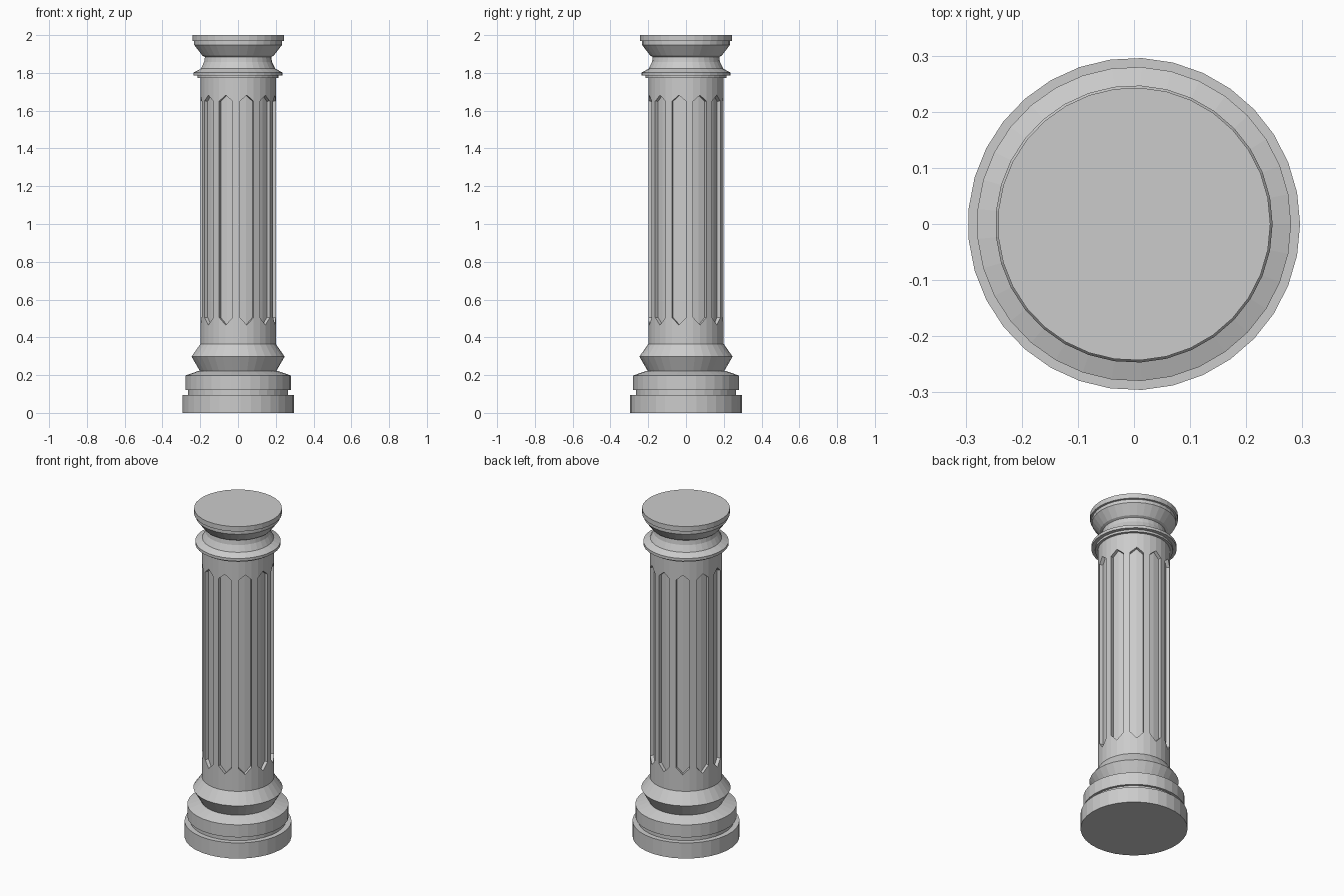
import bpy, bmesh
from math import cos, sin, tau

if "Cube" in bpy.data.objects:
    bpy.data.objects.remove(bpy.data.objects["Cube"])

SIDES = 33      # three faces per flute repeat, 11 flutes
FLUTE_DEPTH = 0.02


def ring(bm, r, z):
    """One ring of verts; z may be a number or a function of the column index."""
    zf = z if callable(z) else (lambda i: z)
    return [bm.verts.new((r * cos(tau * i / SIDES), r * sin(tau * i / SIDES), zf(i)))
            for i in range(SIDES)]


def bridge(bm, a, b):
    return [bm.faces.new((a[i], a[(i + 1) % SIDES], b[(i + 1) % SIDES], b[i]))
            for i in range(SIDES)]


def finish(bm, name):
    bm.normal_update()
    me = bpy.data.meshes.new(name)
    bm.to_mesh(me)
    bm.free()
    ob = bpy.data.objects.new(name, me)
    bpy.context.collection.objects.link(ob)


def turned(name, profile, cap_bottom=False, cap_top=False):
    bm = bmesh.new()
    rings = [ring(bm, r, z) for r, z in profile]
    for a, b in zip(rings, rings[1:]):
        bridge(bm, a, b)
    if cap_bottom:
        bm.faces.new(rings[0][::-1])
    if cap_top:
        bm.faces.new(rings[-1])
    finish(bm, name)


# Stepped base with flared collar
turned("base", [(0.296, 0), (0.296, 0.095), (0.265, 0.095), (0.265, 0.122),
                (0.28, 0.122), (0.28, 0.198), (0.21, 0.222), (0.203, 0.222),
                (0.247, 0.298), (0.2, 0.365)], cap_bottom=True)

# Fluted shaft: pointed panels two faces wide, centred on every third column
bm = bmesh.new()
is_tip = lambda i: i % 3 == 2
levels = [0.365,
          lambda i: 0.465 if is_tip(i) else 0.505,
          lambda i: 1.682 if is_tip(i) else 1.65,
          1.772]
rings = [ring(bm, 0.2, z) for z in levels]
bridge(bm, rings[0], rings[1])
middle = bridge(bm, rings[1], rings[2])
bridge(bm, rings[2], rings[3])
bm.normal_update()
panels = [f for i, f in enumerate(middle) if i % 3 != 0]
bmesh.ops.inset_region(bm, faces=panels, thickness=0.0005, depth=-FLUTE_DEPTH,
                       use_even_offset=True)
finish(bm, "fluted_shaft")

# Capital with ring, waist and top disc
turned("capital", [(0.2, 1.772), (0.215, 1.772), (0.215, 1.785), (0.236, 1.785),
                   (0.236, 1.802), (0.198, 1.822), (0.18, 1.858), (0.176, 1.885),
                   (0.19, 1.892), (0.233, 1.948), (0.233, 1.968),
                   (0.243, 1.97), (0.243, 2.0)], cap_top=True)
